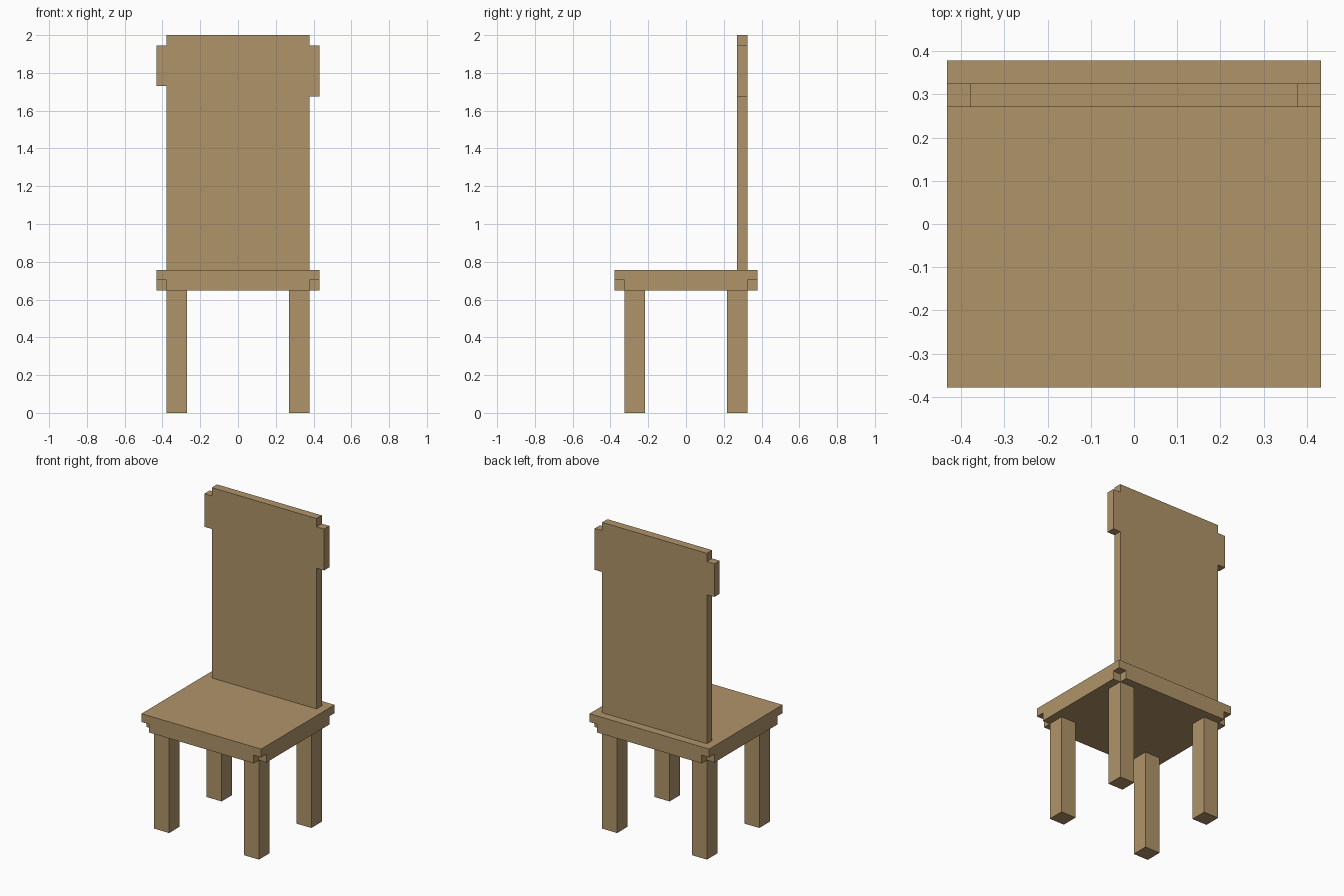
import bpy
import bmesh

if "Cube" in bpy.data.objects:
    bpy.data.objects.remove(bpy.data.objects["Cube"])

U = 2 / 37  # block unit: the chair is 37 blocks tall

wood = bpy.data.materials.new("light wood")
wood.diffuse_color = (0.434, 0.296, 0.141, 1)
wood.use_nodes = True
wood.node_tree.nodes["Principled BSDF"].inputs["Base Color"].default_value = wood.diffuse_color


def prism(name, outline, vec, to3d):
    """Extrude a 2D outline (in blocks) along vec (in blocks)."""
    bm = bmesh.new()
    face = bm.faces.new([bm.verts.new([c * U for c in to3d(a, b)]) for a, b in outline])
    new = bmesh.ops.extrude_face_region(bm, geom=[face])["geom"]
    bmesh.ops.translate(bm, vec=[c * U for c in vec],
                        verts=[g for g in new if isinstance(g, bmesh.types.BMVert)])
    bmesh.ops.recalc_face_normals(bm, faces=bm.faces)
    mesh = bpy.data.meshes.new(name)
    bm.to_mesh(mesh)
    bm.free()
    mesh.materials.append(wood)
    obj = bpy.data.objects.new(name, mesh)
    bpy.context.collection.objects.link(obj)
    return obj


def box(name, x0, x1, y0, y1, z0, z1):
    return prism(name, [(x0, y0), (x1, y0), (x1, y1), (x0, y1)],
                 (0, 0, z1 - z0), lambda x, y: (x, y, z0))


# Seat slab with a small notch cut under each corner
seat = box("seat", -8, 8, -7, 7, 12, 14)
for sx in (-1, 1):
    for sy in (-1, 1):
        xs, ys = sorted((7 * sx, 9 * sx)), sorted((6 * sy, 8 * sy))
        cutter = box("corner_cutter", *xs, *ys, 11, 13)
        cutter.hide_render = True
        mod = seat.modifiers.new("notch", 'BOOLEAN')
        mod.operation = 'DIFFERENCE'
        mod.solver = 'EXACT'
        mod.object = cutter
        bpy.context.view_layer.objects.active = seat
        bpy.ops.object.modifier_apply(modifier=mod.name)
        bpy.data.objects.remove(cutter)

# Four square legs
for side, sx in (("left", -1), ("right", 1)):
    for end, sy in (("front", -1), ("back", 1)):
        xs, ys = sorted((5 * sx, 7 * sx)), sorted((4 * sy, 6 * sy))
        box(f"{end}_{side}_leg", *xs, *ys, 0, 12)

# Backrest panel with an ear on each side (the right ear is one block longer)
back_outline = [(-7, 14), (7, 14), (7, 31), (8, 31), (8, 36), (7, 36), (7, 37),
                (-7, 37), (-7, 36), (-8, 36), (-8, 32), (-7, 32)]
prism("backrest", back_outline, (0, 1, 0), lambda x, z: (x, 5, z))
